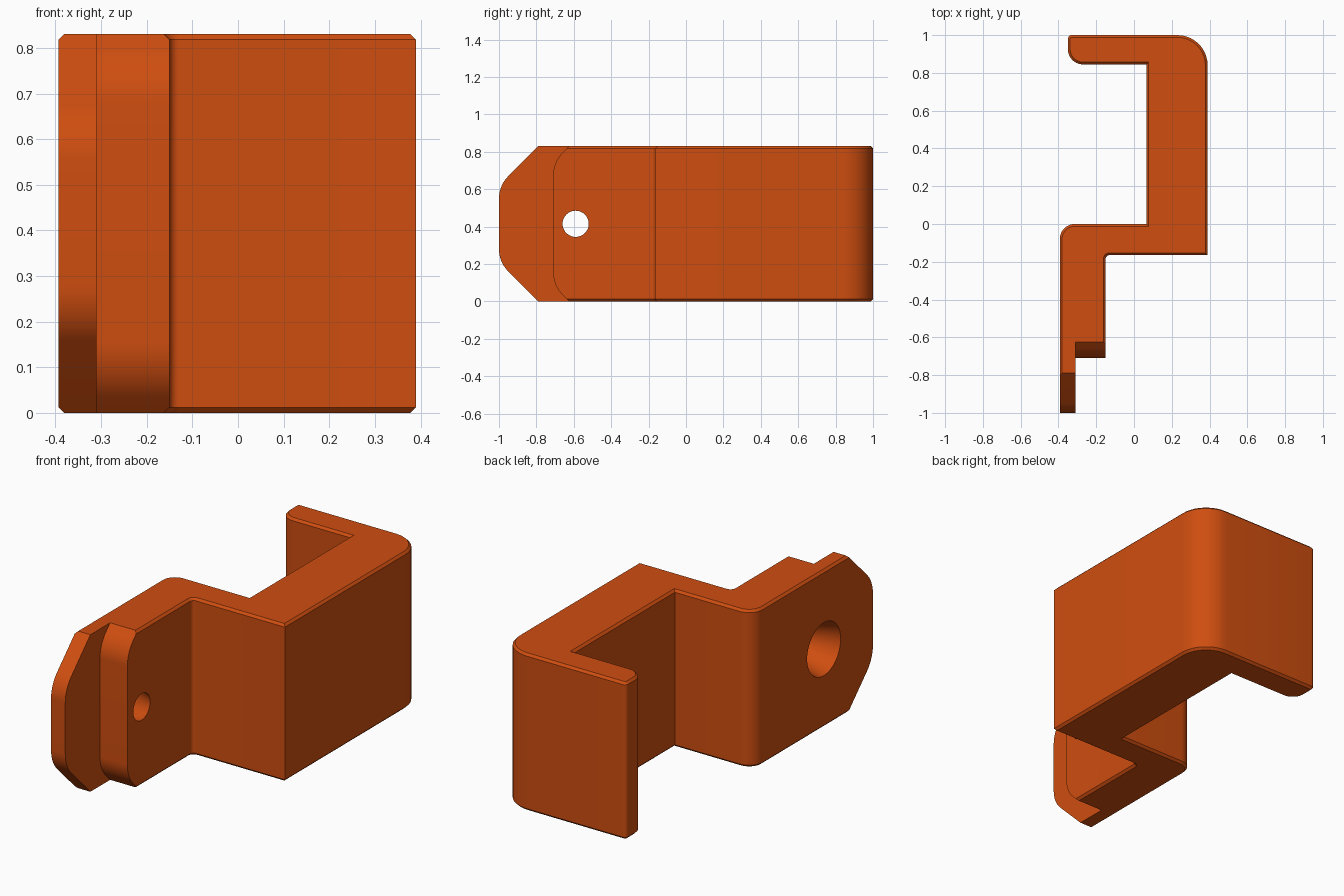
import bpy, bmesh, math
from mathutils import Vector

if "Cube" in bpy.data.objects:
    bpy.data.objects.remove(bpy.data.objects["Cube"])

H = 0.83          # bracket height
RIM = 0.012       # chamfer on top and bottom rims


def rounded(points, steps=10):
    """Outline from (a, b, radius) corners; radius 0 stays sharp."""
    out, n = [], len(points)
    for i, (a, b, r) in enumerate(points):
        p = Vector((a, b))
        if r == 0:
            out.append(p)
            continue
        u = (Vector(points[i - 1][:2]) - p).normalized()
        v = (Vector(points[(i + 1) % n][:2]) - p).normalized()
        half = u.angle(v) / 2
        t = r / math.tan(half)
        centre = p + (u + v).normalized() * (r / math.sin(half))
        s, e = p + u * t - centre, p + v * t - centre
        sweep = math.pi - 2 * half
        for k in range(steps + 1):
            f = k / steps
            out.append(centre + (s * math.sin((1 - f) * sweep)
                                 + e * math.sin(f * sweep)) / math.sin(sweep))
    return out


def prism(name, outline, place, offset, rim=0):
    """Extrude a flat outline by an offset vector, optionally chamfering rims."""
    bm = bmesh.new()
    base = bm.faces.new([bm.verts.new(place(p.x, p.y)) for p in outline])
    ext = bmesh.ops.extrude_face_region(bm, geom=[base], use_keep_orig=True)
    top = [g for g in ext["geom"] if isinstance(g, bmesh.types.BMFace)]
    bmesh.ops.translate(bm, vec=offset,
                        verts=[g for g in ext["geom"] if isinstance(g, bmesh.types.BMVert)])
    bmesh.ops.recalc_face_normals(bm, faces=bm.faces)
    if rim:
        edges = list(base.edges) + [e for f in top for e in f.edges]
        bmesh.ops.bevel(bm, geom=edges, offset=rim, segments=1, affect='EDGES')
    return add(name, bm)


def add(name, bm):
    me = bpy.data.meshes.new(name)
    bm.to_mesh(me)
    bm.free()
    ob = bpy.data.objects.new(name, me)
    bpy.context.collection.objects.link(ob)
    return ob


def cut(body, cutter):
    cutter.hide_render = True
    mod = body.modifiers.new(cutter.name, 'BOOLEAN')
    mod.operation, mod.solver, mod.object = 'DIFFERENCE', 'EXACT', cutter
    bpy.context.view_layer.objects.active = body
    bpy.ops.object.modifier_apply(modifier=mod.name)
    bpy.data.objects.remove(cutter)


# Stepped hook body
profile = [(-0.35, 1, 0.02), (0.39, 1, 0.16), (0.39, -0.165, 0), (-0.15, -0.165, 0.02),
           (-0.15, -1.2, 0), (-0.393, -1.2, 0), (-0.393, 0, 0.08), (0.065, 0, 0),
           (0.065, 0.845, 0), (-0.35, 0.845, 0.08)]
body = prism("hook_bracket", rounded(profile), lambda x, y: (x, y, 0), (0, 0, H), RIM)


def end_cutter(name, tip, slope_y, x0, x1):
    """Everything in front of a clipped, rounded end shape."""
    d, m = slope_y - tip, 0.1
    shape = [(-1.4, -m, 0), (slope_y + m, -m, 0), (tip, d, 0.17),
             (tip, H - d, 0.17), (slope_y + m, H + m, 0), (-1.4, H + m, 0)]
    return prism(name, rounded(shape), lambda y, z: (x0, y, z), (x1 - x0, 0, 0))


# Thin mounting plate end and thicker pad beside it
cut(body, end_cutter("plate_cutter", -1.0, -0.79, -0.6, 0.0))
cut(body, end_cutter("pad_cutter", -0.71, -0.625, -0.31, 0.0))

# Tapered screw hole, wide on the outer side
bm = bmesh.new()
x0, x1, r0, r1 = -0.393, -0.15, 0.14, 0.07
k, m = (r1 - r0) / (x1 - x0), 0.02
rings = []
for x in (x0 - m, x1 + m):
    r = r0 + k * (x - x0)
    rings.append([bm.verts.new((x, -0.59 + r * math.cos(a), H / 2 + r * math.sin(a)))
                  for a in (2 * math.pi * i / 48 for i in range(48))])
for i in range(48):
    j = (i + 1) % 48
    bm.faces.new((rings[0][i], rings[0][j], rings[1][j], rings[1][i]))
for ring in rings:
    bm.faces.new(ring)
bmesh.ops.recalc_face_normals(bm, faces=bm.faces)
cut(body, add("screw_hole_cutter", bm))

# Orange finish and smooth rounded corners
mat = bpy.data.materials.new("orange")
mat.diffuse_color = (0.62, 0.075, 0.005, 1)
mat.use_nodes = True
mat.node_tree.nodes["Principled BSDF"].inputs["Base Color"].default_value = mat.diffuse_color
body.data.materials.clear()
body.data.materials.append(mat)
for f in body.data.polygons:
    f.material_index = 0
body.select_set(True)
bpy.context.view_layer.objects.active = body
bpy.ops.object.shade_smooth_by_angle(angle=math.radians(30))
